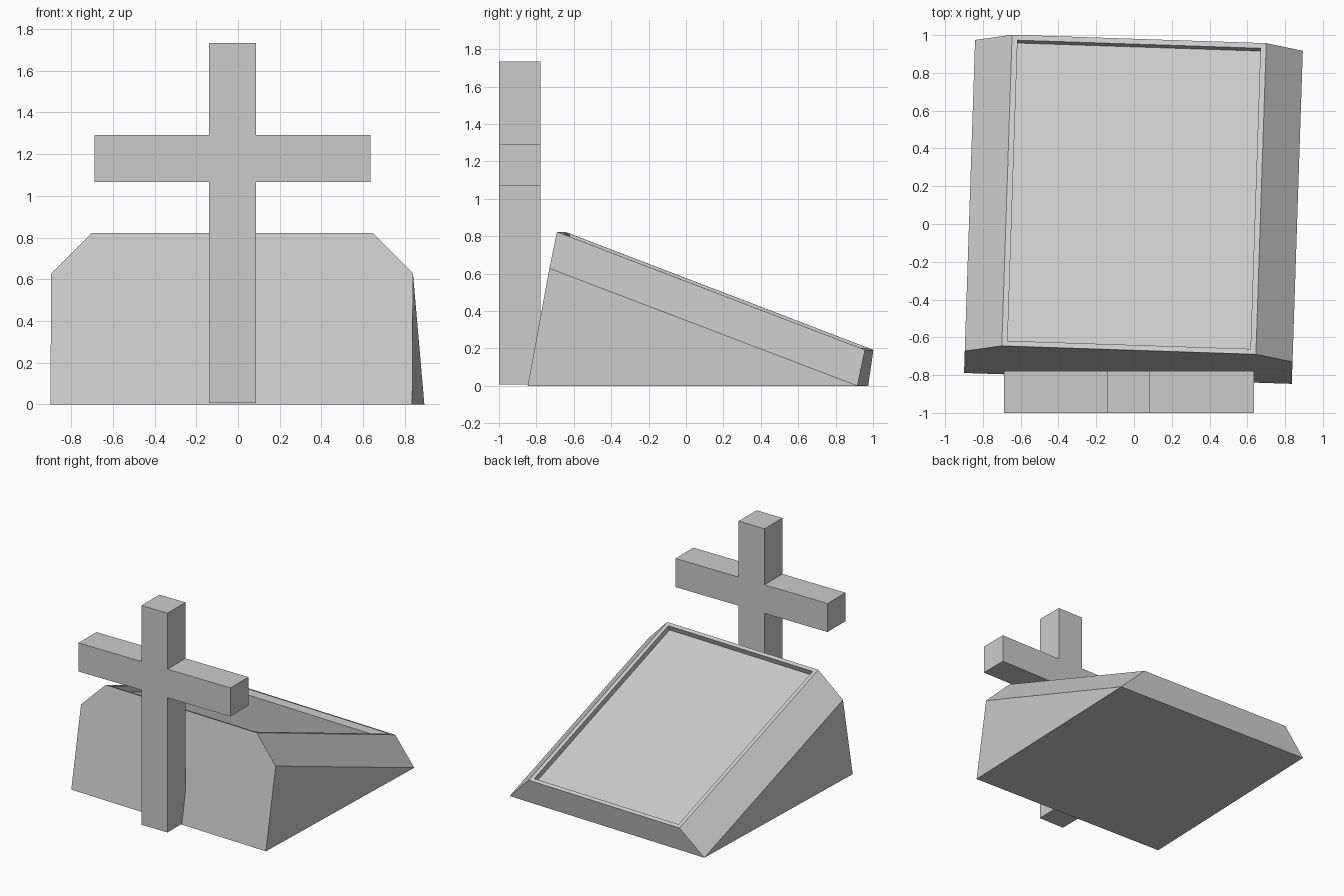
import bpy, bmesh
from math import radians

if "Cube" in bpy.data.objects:
    bpy.data.objects.remove(bpy.data.objects["Cube"])


def finish(bm, name):
    bmesh.ops.recalc_face_normals(bm, faces=bm.faces[:])
    mesh = bpy.data.meshes.new(name)
    bm.to_mesh(mesh)
    bm.free()
    obj = bpy.data.objects.new(name, mesh)
    bpy.context.collection.objects.link(obj)
    return obj


# Standing cross: outline in x/z extruded through y
cx, post, arm = -0.027, 0.113, 0.662
z0, arm_lo, arm_hi, z1 = 0.007, 1.067, 1.292, 1.733
right = [(post, z0), (post, arm_lo), (arm, arm_lo),
         (arm, arm_hi), (post, arm_hi), (post, z1)]
outline = right + [(-x, z) for x, z in reversed(right)]
bm = bmesh.new()
face = bm.faces.new([bm.verts.new((cx + x, -1.0, z)) for x, z in outline])
ext = bmesh.ops.extrude_face_region(bm, geom=[face])
bmesh.ops.translate(bm, vec=(0, 0.223, 0),
                    verts=[v for v in ext["geom"] if isinstance(v, bmesh.types.BMVert)])
finish(bm, "cross")

# Sloped slab with chamfered sides: mirrored (half width, y, z) points
points = {
    "base": (0.868, -0.973, 0.0),
    "shoulder": (0.868, -0.857, 0.628),
    "crest": (0.673, -0.823, 0.823),
    "toe": (0.868, 0.791, 0.0),
    "lip": (0.673, 0.825, 0.192),
}
bm = bmesh.new()
R = {k: bm.verts.new(p) for k, p in points.items()}
L = {k: bm.verts.new((-x, y, z)) for k, (x, y, z) in points.items()}
for s in (R, L):
    bm.faces.new([s[k] for k in ("base", "toe", "shoulder")])
    bm.faces.new([s[k] for k in ("shoulder", "toe", "lip", "crest")])
bm.faces.new([R[k] for k in ("base", "shoulder", "crest")]
             + [L[k] for k in ("crest", "shoulder", "base")])
for a, b in (("lip", "toe"), ("toe", "base")):
    bm.faces.new((R[a], R[b], L[b], L[a]))
top = bm.faces.new((R["crest"], R["lip"], L["lip"], L["crest"]))
bmesh.ops.recalc_face_normals(bm, faces=bm.faces[:])

# Recessed panel in the sloped top
bmesh.ops.inset_region(bm, faces=[top], thickness=0.042)
top.normal_update()
depth = top.normal * -0.042
panel = bmesh.ops.extrude_discrete_faces(bm, faces=[top])["faces"][0]
bmesh.ops.translate(bm, vec=depth, verts=panel.verts[:])
slab = finish(bm, "sloped_slab")
slab.location = (0, 0.155, 0)
slab.rotation_euler.z = radians(-1.9)
